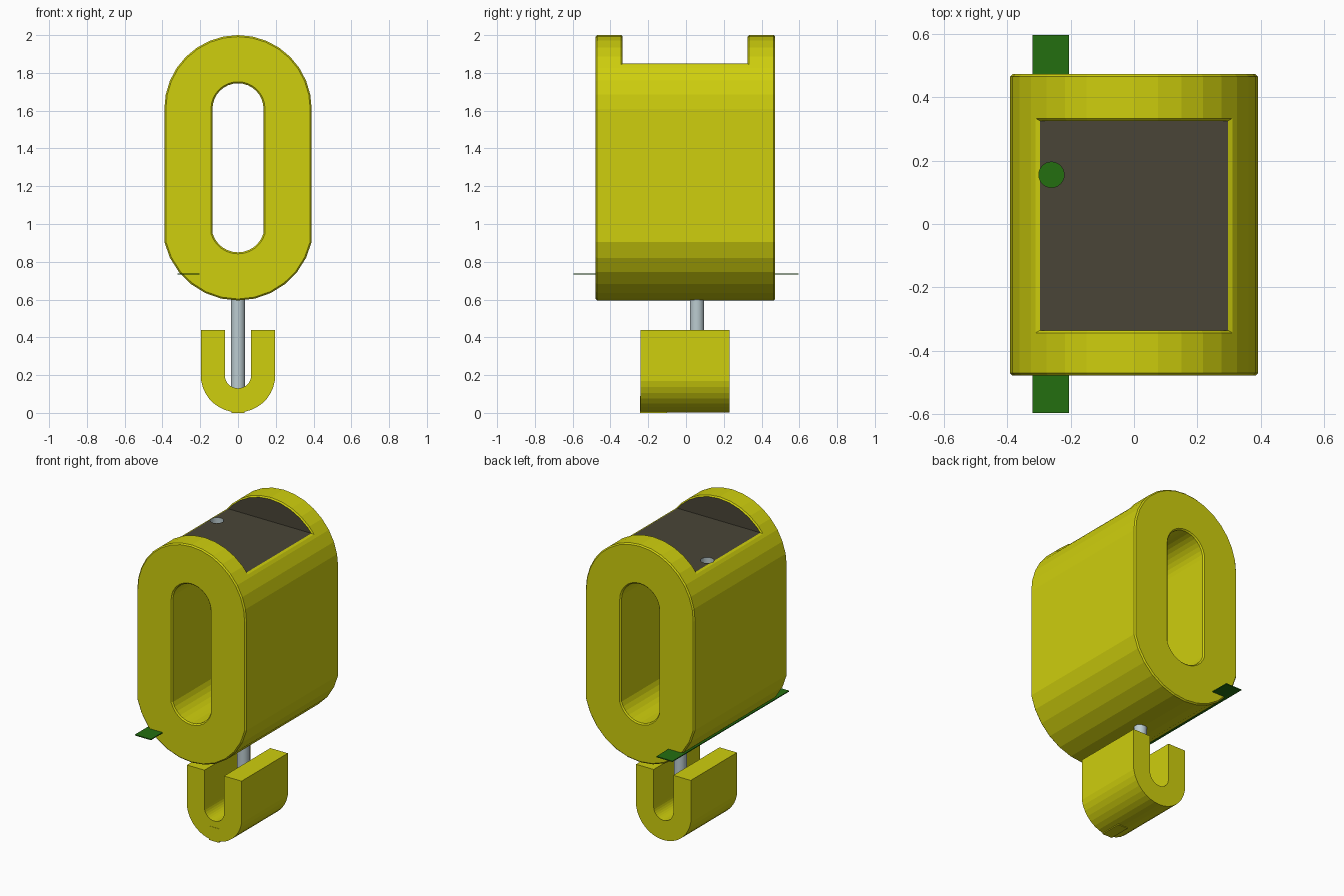
import bpy, bmesh
from math import sin, cos, pi, asin

if "Cube" in bpy.data.objects:
    bpy.data.objects.remove(bpy.data.objects["Cube"])


def material(name, rgb):
    m = bpy.data.materials.new(name)
    m.diffuse_color = (*rgb, 1)
    m.use_nodes = True
    m.node_tree.nodes["Principled BSDF"].inputs["Base Color"].default_value = m.diffuse_color
    return m


YELLOW = material("yellow", (0.62, 0.62, 0.004))
DARK = material("dark_grey", (0.067, 0.06, 0.038))
GREEN = material("green", (0.017, 0.156, 0.005))
METAL = material("metal", (0.5, 0.6, 0.63))


def finish(bm, name, mat):
    bmesh.ops.recalc_face_normals(bm, faces=bm.faces)
    me = bpy.data.meshes.new(name)
    bm.to_mesh(me)
    bm.free()
    ob = bpy.data.objects.new(name, me)
    bpy.context.collection.objects.link(ob)
    me.materials.append(mat)
    return ob


def box(name, lo, hi, mat):
    bm = bmesh.new()
    bmesh.ops.create_cube(bm, size=1)
    for v in bm.verts:
        v.co = [a + (b - a) * (c + 0.5) for a, b, c in zip(lo, hi, v.co)]
    return finish(bm, name, mat)


def cylinder(name, x, y, r, z0, z1, mat):
    bm = bmesh.new()
    bmesh.ops.create_cone(bm, cap_ends=True, segments=32, radius1=r, radius2=r, depth=z1 - z0)
    bmesh.ops.translate(bm, verts=bm.verts, vec=(x, y, (z0 + z1) / 2))
    ob = finish(bm, name, mat)
    bpy.context.view_layer.objects.active = ob
    ob.select_set(True)
    bpy.ops.object.shade_smooth_by_angle()
    ob.select_set(False)
    return ob


def wall(name, outer, inner, y0, y1, closed, mat):
    """Solid between two matching x-z outlines, extruded along y."""
    bm = bmesh.new()
    of, nf, nb, ob = [[bm.verts.new((x, y, z)) for x, z in line]
                      for line, y in ((outer, y0), (inner, y0), (inner, y1), (outer, y1))]
    loops = (of, nf, nb, ob)
    n = len(outer)
    for i in range(n if closed else n - 1):
        j = (i + 1) % n
        for k in range(4):
            a, b = loops[k], loops[(k + 1) % 4]
            bm.faces.new((a[i], a[j], b[j], b[i]))
    if not closed:
        for i in (0, n - 1):
            bm.faces.new([l[i] for l in loops])
    return finish(bm, name, mat)


def lower_arc(w, kink, bottom, n=12):
    """Arc from (-w, kink) down to bottom and up to (w, kink)."""
    s = kink - bottom
    r = (w * w + s * s) / (2 * s)
    a = asin(w / r)
    return [(r * sin(t), bottom + r - r * cos(t))
            for t in (-a + 2 * a * i / n for i in range(n + 1))]


def slot_outline(w, top_centre, kink, bottom):
    top = [(w * cos(pi * i / 16), top_centre + w * sin(pi * i / 16)) for i in range(17)]
    return top + lower_arc(w, kink, bottom)


def cut(ob, cutter):
    mod = ob.modifiers.new("cut", 'BOOLEAN')
    mod.operation = 'DIFFERENCE'
    mod.solver = 'EXACT'
    mod.material_mode = 'TRANSFER'
    mod.object = cutter
    bpy.context.view_layer.objects.active = ob
    bpy.ops.object.modifier_apply(modifier=mod.name)
    bpy.data.objects.remove(cutter)


# Housing with a slot through it
body = wall("housing", slot_outline(0.39, 1.61, 0.905, 0.595),
            slot_outline(0.135, 1.61, 0.95, 0.85), -0.478, 0.472, True, YELLOW)

# Dark recess in the top
cut(body, box("recess_cutter", (-0.6, -0.335, 1.85), (0.6, 0.325, 2.3), DARK))

# Small yellow chamfer on the outer edges
bm = bmesh.new()
bm.from_mesh(body.data)
sharp = [e for e in bm.edges if e.is_manifold and e.is_convex and e.calc_face_angle() > 0.6]
bmesh.ops.bevel(bm, geom=sharp, offset=0.008, offset_type='OFFSET', segments=1,
                profile=0.5, affect='EDGES', material=0, clamp_overlap=False)
bm.to_mesh(body.data)
bm.free()

# Narrow shaft from the recess down to the strip
cut(body, cylinder("shaft_cutter", -0.26, 0.155, 0.04, 0.735, 2.2, METAL))

# Green strip passing through the lower housing
box("strip", (-0.32, -0.595, 0.732), (-0.205, 0.595, 0.738), GREEN)

# Rod joining housing and hook
cylinder("rod", 0, 0.058, 0.038, 0.09, 0.75, METAL)

# U-shaped hook and the small block let into its front
hook_outer = [(-0.195, 0.44)] + lower_arc(0.195, 0.17, 0.003, 16) + [(0.195, 0.44)]
hook_inner = [(-0.07, 0.44)] + lower_arc(0.07, 0.195, 0.13, 16) + [(0.07, 0.44)]
wall("hook", hook_outer, hook_inner, -0.242, 0.23, False, YELLOW)
box("hook_block", (-0.035, -0.244, 0.0), (0.035, -0.1, 0.09), YELLOW)
